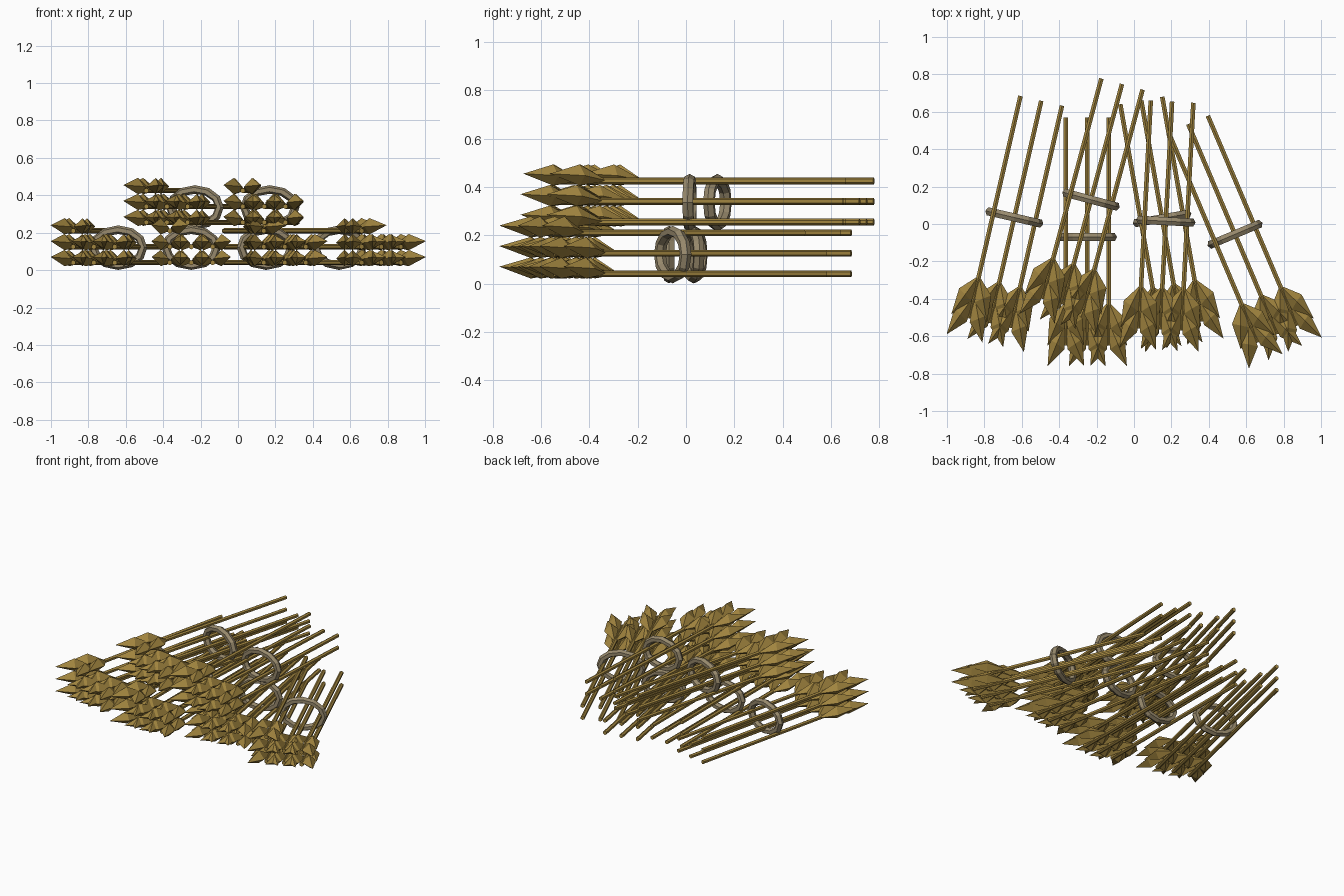
import bpy, bmesh, math
from mathutils import Matrix, Vector

if "Cube" in bpy.data.objects:
    bpy.data.objects.remove(bpy.data.objects["Cube"])


def material(name, color):
    m = bpy.data.materials.new(name)
    m.diffuse_color = (*color, 1)
    m.use_nodes = True
    m.node_tree.nodes["Principled BSDF"].inputs["Base Color"].default_value = m.diffuse_color
    return m


straw = material("golden straw", (0.36, 0.235, 0.05))
cord = material("dull cord", (0.31, 0.25, 0.15))


def make_object(name, bm, mat, matrix):
    bmesh.ops.recalc_face_normals(bm, faces=bm.faces)
    mesh = bpy.data.meshes.new(name)
    bm.to_mesh(mesh)
    bm.free()
    mesh.materials.append(mat)
    ob = bpy.data.objects.new(name, mesh)
    ob.matrix_world = matrix
    bpy.context.collection.objects.link(ob)


def add_stalk(bm, x, z):
    # straight six-sided stem lying along y
    place = Matrix.Translation((x, 0.03, z)) @ Matrix.Rotation(math.pi / 2, 4, 'X')
    bmesh.ops.create_cone(bm, cap_ends=True, segments=6, radius1=0.014,
                          radius2=0.014, depth=1.22, matrix=place)


def add_kernel(bm, x, z, start, side):
    # slanted faceted kernel: base, outer corner, tip, inner corner
    rim = [(0.0, 0.0, 0.0), (0.088, 0.09, 0.022),
           (0.098, 0.235, 0.03), (0.008, 0.145, 0.022)]
    vs = [bm.verts.new((x + side * a, -(start + b), z + c)) for a, b, c in rim]
    for peak in (0.068, -0.019):
        p = bm.verts.new((x + side * 0.049, -(start + 0.115), z + peak))
        for i in range(4):
            bm.faces.new((vs[i], vs[(i + 1) % 4], p))


def add_ring(bm, z, major=12, minor=6):
    # oval band in the xz plane
    rings = []
    for i in range(major):
        a = 2 * math.pi * i / major
        loop = []
        for j in range(minor):
            b = 2 * math.pi * j / minor
            r = 0.023 * math.cos(b)
            loop.append(bm.verts.new(((0.136 + r) * math.cos(a), 0.025 * math.sin(b),
                                      z + (0.096 + r) * math.sin(a))))
        rings.append(loop)
    for i in range(major):
        p, q = rings[i], rings[(i + 1) % major]
        for j in range(minor):
            k = (j + 1) % minor
            bm.faces.new((p[j], q[j], q[k], p[k]))


def bundle(name, x, y, base, angle):
    place = Matrix.Translation((x, y, base)) @ Matrix.Rotation(math.radians(angle), 4, 'Z')
    # two full rows of three and one stalk on top of the left column
    spots = [(c * 0.114, 0.04 + r * 0.085) for r in range(2) for c in (-1, 0, 1)]
    spots.append((-0.114, 0.21))
    stalks, heads, ring = bmesh.new(), bmesh.new(), bmesh.new()
    for sx, sz in spots:
        add_stalk(stalks, sx, sz)
        for start in (0.345, 0.455):
            for side in (-1, 1):
                add_kernel(heads, sx, sz, start, side)
    add_ring(ring, 0.12)
    make_object(name + "_stalks", stalks, straw, place)
    make_object(name + "_heads", heads, straw, place)
    make_object(name + "_tie_ring", ring, cord, place)


# four bundles on the ground, two stacked on top
bundle("left_bundle", -0.64, 0.035, 0, -13)
bundle("center_left_bundle", -0.25, -0.07, 0, 0)
bundle("center_right_bundle", 0.15, 0.03, 0, 10)
bundle("right_bundle", 0.54, -0.055, 0, 23)
bundle("upper_left_bundle", -0.23, 0.13, 0.215, -15)
bundle("upper_right_bundle", 0.17, 0.015, 0.215, -3)
